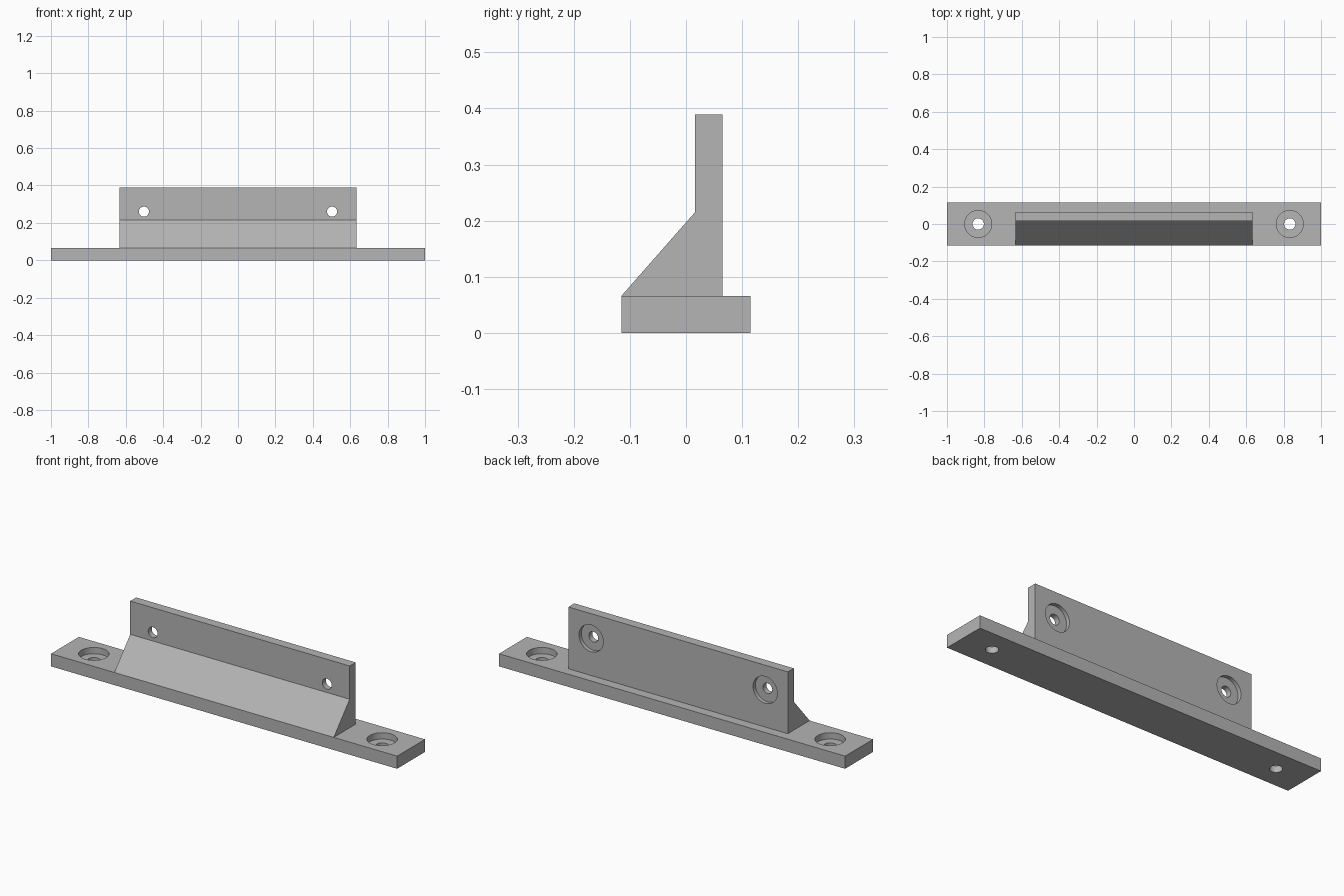
import bpy
import bmesh
import math
from mathutils import Matrix, Vector

cube = bpy.data.objects.get("Cube")
if cube:
    bpy.data.objects.remove(cube, do_unlink=True)

GREY = (0.46, 0.46, 0.46, 1)
grey = bpy.data.materials.new("plain grey")
grey.use_nodes = True
grey.diffuse_color = GREY
grey.node_tree.nodes["Principled BSDF"].inputs["Base Color"].default_value = GREY

BASE_TOP = 0.066
DEPTH = 0.115
WALL_FRONT, WALL_BACK = 0.016, 0.065


def add_object(name, bm):
    bmesh.ops.recalc_face_normals(bm, faces=bm.faces)
    mesh = bpy.data.meshes.new(name)
    bm.to_mesh(mesh)
    bm.free()
    mesh.materials.append(grey)
    obj = bpy.data.objects.new(name, mesh)
    bpy.context.collection.objects.link(obj)
    return obj


def extrude_profile(name, profile, half_width):
    """Extrude a (y, z) profile symmetrically along x."""
    bm = bmesh.new()
    face = bm.faces.new([bm.verts.new((-half_width, y, z)) for y, z in profile])
    new = bmesh.ops.extrude_face_region(bm, geom=[face])["geom"]
    verts = [v for v in new if isinstance(v, bmesh.types.BMVert)]
    bmesh.ops.translate(bm, verts=verts, vec=(2 * half_width, 0, 0))
    return add_object(name, bm)


def counterbore_cutter(place, hole_radius, bore_radius, bore_depth, length):
    """Stepped screw-hole cutter, with its open face at local z = 0."""
    bm = bmesh.new()
    profile = [(0, 0.02), (bore_radius, 0.02), (bore_radius, -bore_depth),
               (hole_radius, -bore_depth), (hole_radius, -length), (0, -length)]
    verts = [bm.verts.new((r, 0, z)) for r, z in profile]
    edges = [bm.edges.new(pair) for pair in zip(verts, verts[1:])]
    bmesh.ops.spin(bm, geom=verts + edges, cent=(0, 0, 0), axis=(0, 0, 1),
                   angle=math.tau, steps=48)
    bmesh.ops.remove_doubles(bm, verts=bm.verts, dist=0.0001)
    bm.transform(place)
    cutter = add_object("screw_hole_cutter", bm)
    cutter.hide_render = True
    return cutter


def drill(obj, cutters):
    """Cut the holes, then shade their walls smooth."""
    bpy.context.view_layer.objects.active = obj
    for cutter in cutters:
        mod = obj.modifiers.new("screw hole", "BOOLEAN")
        mod.operation = "DIFFERENCE"
        mod.solver = "EXACT"
        mod.object = cutter
        bpy.ops.object.modifier_apply(modifier=mod.name)
        bpy.data.objects.remove(cutter, do_unlink=True)
    bpy.ops.object.select_all(action="DESELECT")
    obj.select_set(True)
    bpy.ops.object.shade_smooth_by_angle(angle=math.radians(30))


# Base plate with a countersunk screw hole at each end
base = extrude_profile("base_plate", [(-DEPTH, 0), (DEPTH, 0),
                                      (DEPTH, BASE_TOP), (-DEPTH, BASE_TOP)], 1)
drill(base, [counterbore_cutter(Matrix.Translation((x, 0, BASE_TOP)),
                                0.03, 0.072, 0.033, 0.1)
             for x in (-0.833, 0.833)])

# Upright wall with its sloped front brace, drilled from the back
wall = extrude_profile("braced_upright_wall",
                       [(-DEPTH, BASE_TOP), (WALL_BACK, BASE_TOP), (WALL_BACK, 0.389),
                        (WALL_FRONT, 0.389), (WALL_FRONT, 0.215)], 0.634)
face_back = Matrix.Rotation(math.radians(-90), 4, "X")
drill(wall, [counterbore_cutter(Matrix.Translation(Vector((x, WALL_BACK, 0.26))) @ face_back,
                                0.027, 0.07, 0.02, 0.1)
             for x in (-0.503, 0.503)])
